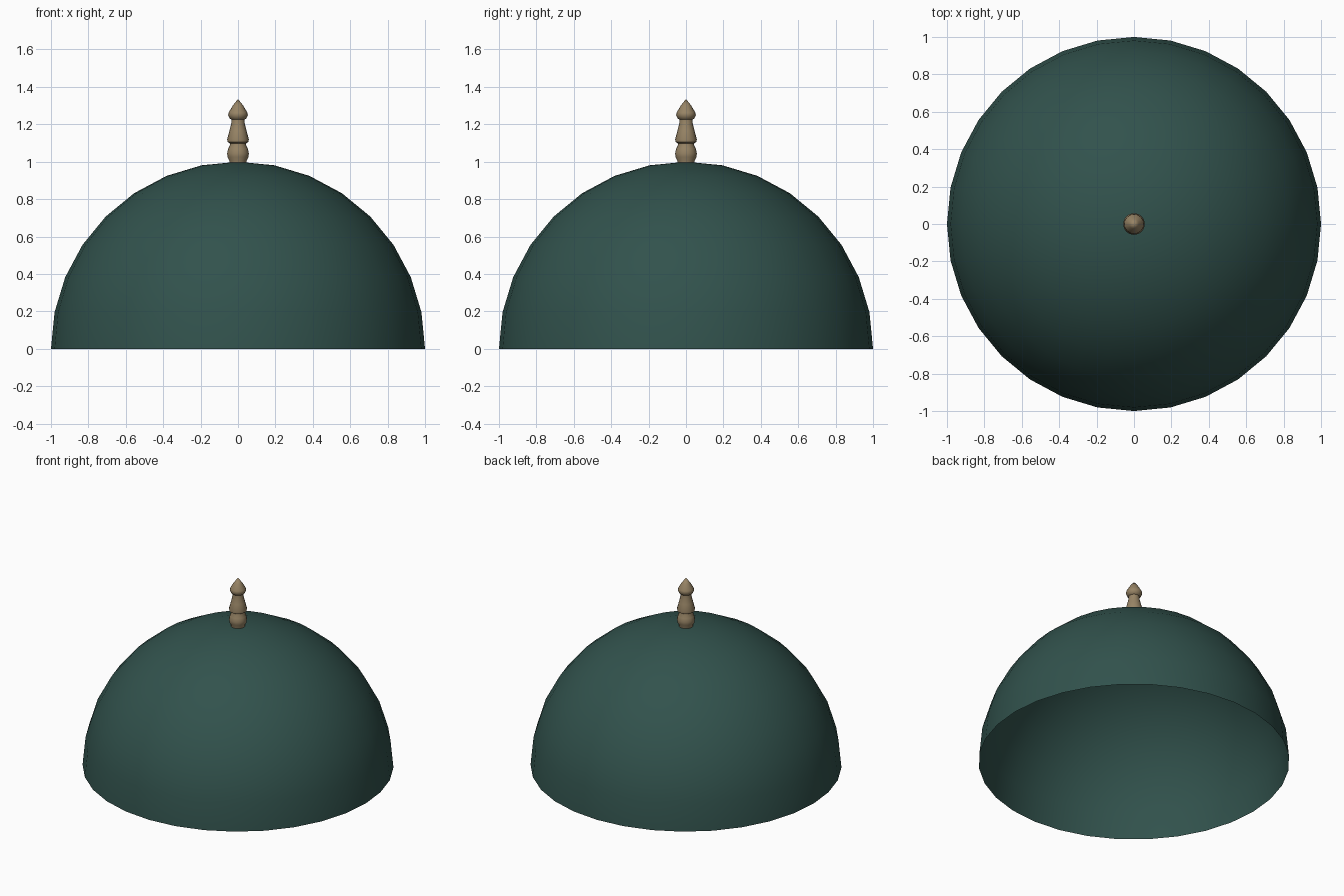
import bpy, bmesh, math

if "Cube" in bpy.data.objects:
    bpy.data.objects.remove(bpy.data.objects["Cube"])


def material(name, rgb):
    m = bpy.data.materials.new(name)
    m.diffuse_color = (*rgb, 1)
    m.use_nodes = True
    m.node_tree.nodes["Principled BSDF"].inputs["Base Color"].default_value = m.diffuse_color
    return m


def lathe(name, profile, segments, mat, angle):
    """Spin an (r, z) profile, listed bottom to top, around the z axis."""
    bm = bmesh.new()
    rings = []
    for r, z in profile:
        if r < 1e-5:
            rings.append([bm.verts.new((0, 0, z))])
        else:
            rings.append([bm.verts.new((r * math.cos(2 * math.pi * i / segments),
                                        r * math.sin(2 * math.pi * i / segments), z))
                          for i in range(segments)])
    for a, b in zip(rings, rings[1:]):
        for i in range(segments):
            j = (i + 1) % segments
            if len(b) == 1:
                bm.faces.new((a[i], a[j], b[0]))
            else:
                bm.faces.new((a[i], a[j], b[j], b[i]))
    mesh = bpy.data.meshes.new(name)
    bm.to_mesh(mesh)
    bm.free()
    mesh.materials.append(mat)
    ob = bpy.data.objects.new(name, mesh)
    bpy.context.collection.objects.link(ob)
    bpy.ops.object.select_all(action='DESELECT')
    ob.select_set(True)
    bpy.context.view_layer.objects.active = ob
    bpy.ops.object.shade_smooth_by_angle(angle=math.radians(angle))
    return ob


green = material("dark green", (0.031, 0.084, 0.073))
brass = material("dull brass", (0.31, 0.23, 0.13))

# Open half-sphere shell
dome_profile = [(math.cos(k * math.pi / 16), math.sin(k * math.pi / 16)) for k in range(8)]
lathe("dome", dome_profile + [(0, 1)], 32, green, 40)

# Turned finial on the crown
finial_profile = [
    (0.045, 0.98), (0.046, 1.005), (0.056, 1.025), (0.058, 1.045), (0.053, 1.07),
    (0.043, 1.09), (0.043, 1.098), (0.056, 1.105), (0.058, 1.12), (0.046, 1.165),
    (0.036, 1.205), (0.035, 1.225), (0.044, 1.23), (0.053, 1.25), (0.05, 1.263),
    (0.026, 1.303), (0, 1.335)]
lathe("finial", finial_profile, 16, brass, 40)
